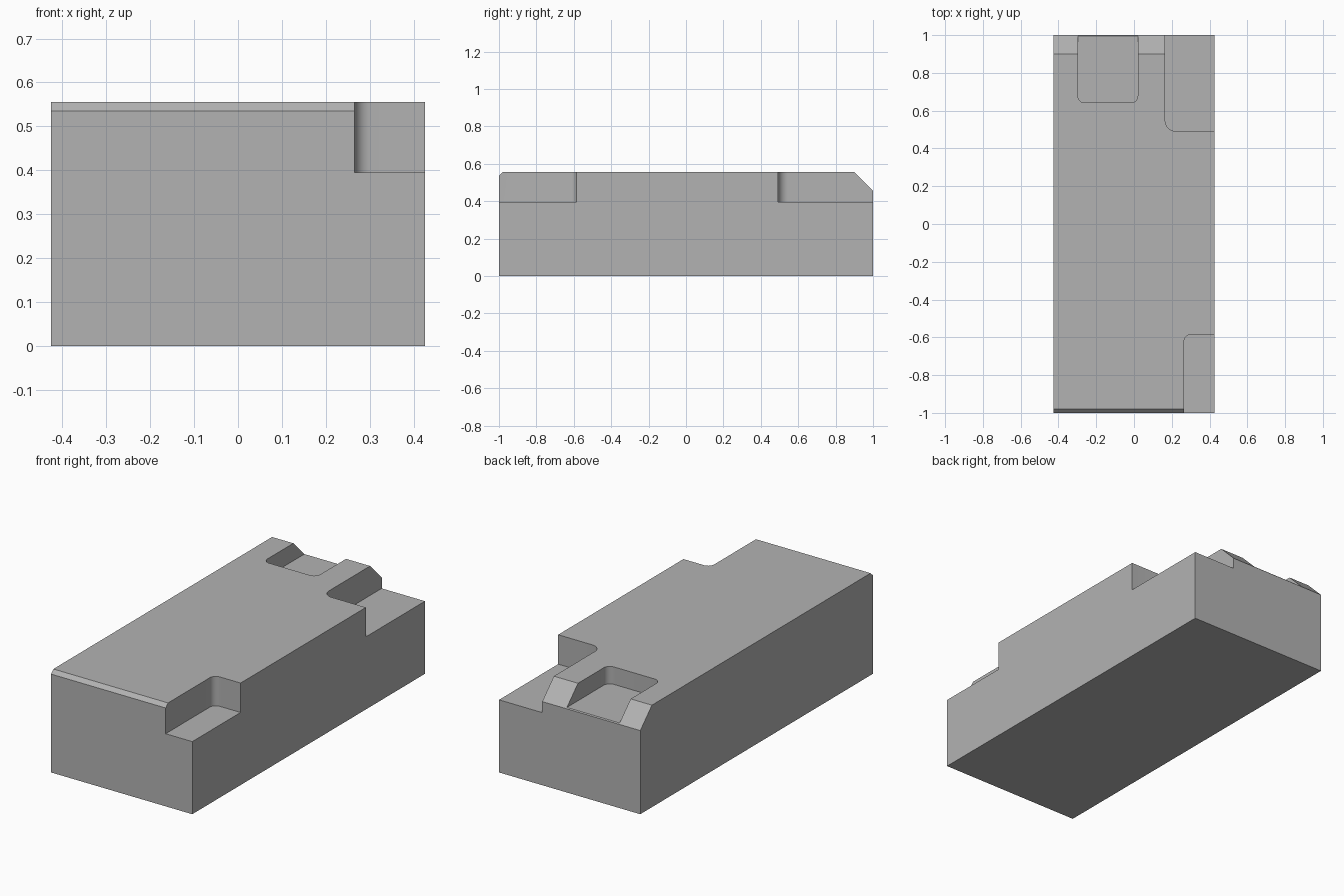
import bpy
import bmesh
from mathutils import Vector

if "Cube" in bpy.data.objects:
    bpy.data.objects.remove(bpy.data.objects["Cube"], do_unlink=True)

HALF_W, HALF_L, HEIGHT = 0.425, 1.0, 0.555
FRONT_CHAMFER, BACK_CHAMFER = 0.02, 0.1

grey = bpy.data.materials.new("plain grey")
grey.use_nodes = True
colour = (0.45, 0.45, 0.45, 1)
grey.diffuse_color = colour
grey.node_tree.nodes["Principled BSDF"].inputs["Base Color"].default_value = colour


def add_object(name, bm):
    bmesh.ops.recalc_face_normals(bm, faces=bm.faces)
    mesh = bpy.data.meshes.new(name)
    bm.to_mesh(mesh)
    bm.free()
    mesh.materials.append(grey)
    obj = bpy.data.objects.new(name, mesh)
    bpy.context.collection.objects.link(obj)
    return obj


def extrude_profile(name, profile):
    """Side profile in y and z, extruded across the full width."""
    bm = bmesh.new()
    face = bm.faces.new([bm.verts.new((-HALF_W, y, z)) for y, z in profile])
    result = bmesh.ops.extrude_face_region(bm, geom=[face])
    verts = [v for v in result["geom"] if isinstance(v, bmesh.types.BMVert)]
    bmesh.ops.translate(bm, verts=verts, vec=(2 * HALF_W, 0, 0))
    return add_object(name, bm)


def rounded_cutter(name, low, high, radius):
    """Box between two corners with rounded upright edges."""
    low, high = Vector(low), Vector(high)
    bm = bmesh.new()
    bmesh.ops.create_cube(bm, size=1)
    bmesh.ops.scale(bm, vec=high - low, verts=bm.verts)
    bmesh.ops.translate(bm, vec=(low + high) / 2, verts=bm.verts)
    upright = [e for e in bm.edges
               if abs(e.verts[0].co.z - e.verts[1].co.z) > 0.01]
    bmesh.ops.bevel(bm, geom=upright, offset=radius, segments=8,
                    profile=0.5, affect='EDGES')
    cutter = add_object(name, bm)
    cutter.hide_render = True
    return cutter


# Main block with a narrow front chamfer and a wide back chamfer
block = extrude_profile("block", [
    (-HALF_L, 0), (HALF_L, 0),
    (HALF_L, HEIGHT - BACK_CHAMFER), (HALF_L - BACK_CHAMFER, HEIGHT),
    (-HALF_L + FRONT_CHAMFER, HEIGHT), (-HALF_L, HEIGHT - FRONT_CHAMFER)])

# Two corner notches and the pocket that opens through the back chamfer
cutters = [
    rounded_cutter("front_notch_cutter", (0.265, -1.3, 0.395), (0.7, -0.585, 0.8), 0.036),
    rounded_cutter("back_notch_cutter", (0.165, 0.492, 0.395), (0.7, 1.3, 0.8), 0.055),
    rounded_cutter("pocket_cutter", (-0.297, 0.642, 0.46), (0.02, 1.3, 0.8), 0.036),
]

bpy.ops.object.select_all(action='DESELECT')
bpy.context.view_layer.objects.active = block
block.select_set(True)
for cutter in cutters:
    mod = block.modifiers.new(cutter.name, 'BOOLEAN')
    mod.operation = 'DIFFERENCE'
    mod.solver = 'EXACT'
    mod.object = cutter
    bpy.ops.object.modifier_apply(modifier=mod.name)
    bpy.data.objects.remove(cutter, do_unlink=True)

bpy.ops.object.shade_smooth_by_angle()
